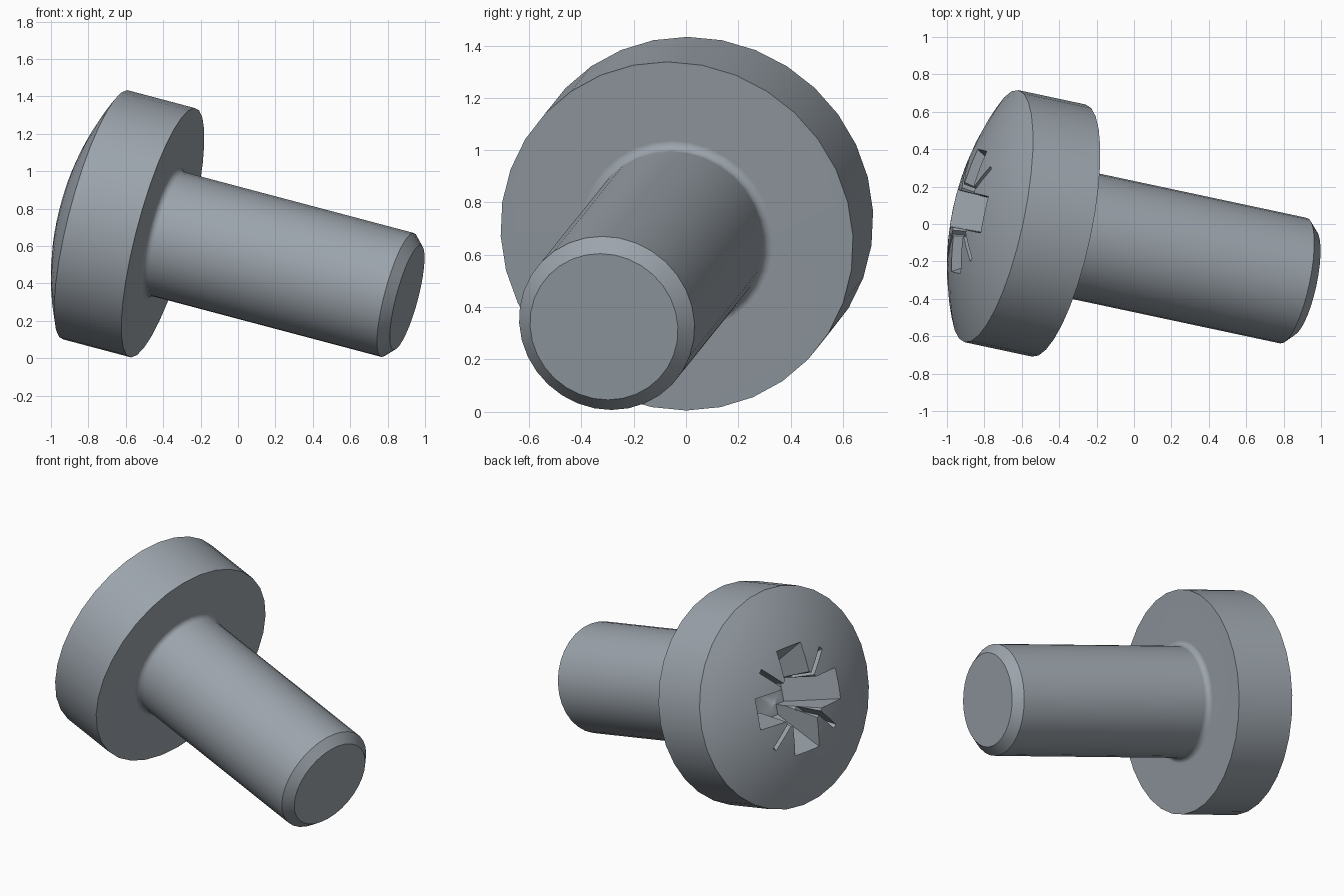
import bpy, bmesh, math
from mathutils import Matrix, Vector

cube = bpy.data.objects.get("Cube")
if cube:
    bpy.data.objects.remove(cube, do_unlink=True)

steel = bpy.data.materials.new("steel_grey")
steel.use_nodes = True
colour = (0.33, 0.37, 0.41, 1)
steel.diffuse_color = colour
steel.node_tree.nodes["Principled BSDF"].inputs["Base Color"].default_value = colour

# Main sizes, with local z along the screw and the head upwards
HEAD_R, HEAD_H, DOME_H = 0.689, 0.38, 0.168
SHANK_R, SHANK_L, CHAMFER, FILLET = 0.343, 1.326, 0.054, 0.035
APEX = HEAD_H + DOME_H


def make_object(name, bm):
    bmesh.ops.recalc_face_normals(bm, faces=bm.faces)
    mesh = bpy.data.meshes.new(name)
    bm.to_mesh(mesh)
    bm.free()
    mesh.materials.append(steel)
    obj = bpy.data.objects.new(name, mesh)
    bpy.context.collection.objects.link(obj)
    return obj


def lathe(name, profile, steps):
    bm = bmesh.new()
    verts = [bm.verts.new((r, 0, z)) for r, z in profile]
    edges = [bm.edges.new(pair) for pair in zip(verts, verts[1:])]
    bmesh.ops.spin(bm, geom=verts + edges, cent=(0, 0, 0), axis=(0, 0, 1),
                   angle=math.tau, steps=steps)
    bmesh.ops.remove_doubles(bm, verts=bm.verts, dist=0.0005)
    return make_object(name, bm)


def tapered_slot(name, length, width, depth, end_length, end_width, angle):
    """Slot cutter through the axis, tapering from the head surface downwards."""
    bm = bmesh.new()
    bmesh.ops.create_cube(bm, size=1)
    for v in bm.verts:
        top = v.co.z > 0
        v.co.x *= length if top else end_length
        v.co.y *= width if top else end_width
        v.co.z = APEX + 0.03 if top else APEX - depth
    bm.transform(Matrix.Rotation(angle, 4, "Z"))
    return make_object(name, bm)


# Screw body: domed head, filleted root, shank and chamfered tip
profile = []
dome_r = (HEAD_R ** 2 + DOME_H ** 2) / (2 * DOME_H)
cap = math.asin(HEAD_R / dome_r)
for i in range(9):
    a = cap * i / 8
    profile.append((dome_r * math.sin(a), APEX - dome_r * (1 - math.cos(a))))
profile.append((HEAD_R, 0))
for i in range(6):
    a = math.pi / 2 * i / 5
    profile.append((SHANK_R + FILLET * (1 - math.sin(a)), -FILLET * (1 - math.cos(a))))
profile += [(SHANK_R, -SHANK_L), (SHANK_R - CHAMFER, -SHANK_L - CHAMFER),
            (0, -SHANK_L - CHAMFER)]
screw = lathe("screw_body", profile, 32)

# Drive recess: tapered core, four wide wings and four thin diagonal slits
cutters = [lathe("recess_core", [(0, APEX + 0.03), (0.19, APEX + 0.03),
                                 (0.11, APEX - 0.36), (0, APEX - 0.42)], 16)]
for k in range(2):
    turn = k * math.pi / 2
    cutters.append(tapered_slot("wing_cutter", 0.75, 0.205, 0.36, 0.3, 0.17, turn))
    cutters.append(tapered_slot("slit_cutter", 0.81, 0.03, 0.2, 0.5, 0.025,
                                turn + math.pi / 4))
bpy.context.view_layer.objects.active = screw
for cutter in cutters:
    cutter.hide_render = True
    mod = screw.modifiers.new("recess", "BOOLEAN")
    mod.operation, mod.solver, mod.object = "DIFFERENCE", "EXACT", cutter
    bpy.ops.object.modifier_apply(modifier=mod.name)
    bpy.data.objects.remove(cutter, do_unlink=True)

# Lean the screw to its resting pose on head rim and tip
outward = Vector((-0.9466, 0.202, 0.251)).normalized()
up = (Vector((0, 0, 1)) - outward * outward.z).normalized()
pose = Matrix((up, outward.cross(up), outward)).transposed().to_4x4()
pose.translation = (-0.402, -0.035, 0.671)
screw.data.transform(pose)

# Smooth shading with sharp rims
bpy.ops.object.select_all(action="DESELECT")
screw.select_set(True)
bpy.ops.object.shade_smooth_by_angle(angle=math.radians(30))
normals = screw.modifiers.new("flat_face_normals", "WEIGHTED_NORMAL")
normals.keep_sharp = True
